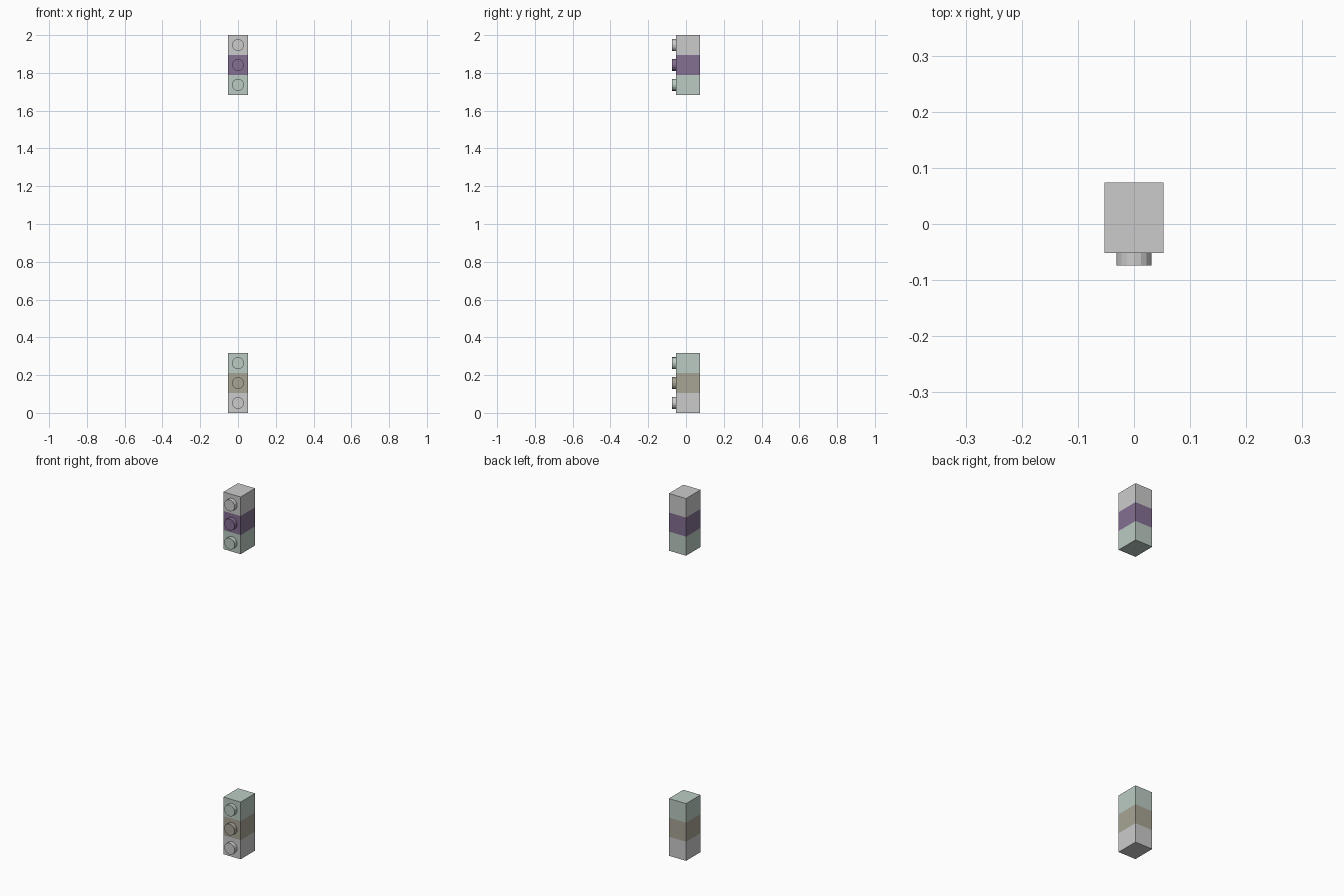
import bpy, bmesh
from math import radians
from mathutils import Matrix

if "Cube" in bpy.data.objects:
    bpy.data.objects.remove(bpy.data.objects["Cube"])

PITCH = 2 / 19            # brick width, and spacing up the column
BODY = 0.1263             # brick depth along y
STUD_R, STUD_H = 0.0315, 0.0222
BACK = (BODY + STUD_H) / 2
FRONT = BACK - BODY


def material(name, rgb):
    mat = bpy.data.materials.new(name)
    mat.diffuse_color = (*rgb, 1)
    mat.use_nodes = True
    mat.node_tree.nodes["Principled BSDF"].inputs["Base Color"].default_value = mat.diffuse_color
    return mat


green = material("grey_green", (0.50, 0.60, 0.55))
taupe = material("taupe", (0.39, 0.37, 0.30))
purple = material("dark_purple", (0.23, 0.16, 0.29))


def brick(name, level, mat=None):
    z = (level + 0.5) * PITCH
    bm = bmesh.new()
    # block body
    bmesh.ops.create_cube(bm, size=1, matrix=Matrix.Translation((0, (FRONT + BACK) / 2, z))
                          @ Matrix.Diagonal((PITCH, BODY, PITCH, 1)))
    # round stud facing the front
    bmesh.ops.create_cone(bm, cap_ends=True, segments=16, radius1=STUD_R, radius2=STUD_R,
                          depth=STUD_H, matrix=Matrix.Translation((0, FRONT - STUD_H / 2, z))
                          @ Matrix.Rotation(radians(90), 4, 'X'))
    mesh = bpy.data.meshes.new(name)
    bm.to_mesh(mesh)
    bm.free()
    if mat:
        mesh.materials.append(mat)
    obj = bpy.data.objects.new(name, mesh)
    bpy.context.collection.objects.link(obj)


# lower stack
brick("lower_brick_bottom", 0)
brick("lower_brick_middle", 1, taupe)
brick("lower_brick_top", 2, green)

# upper stack
brick("upper_brick_bottom", 16, green)
brick("upper_brick_middle", 17, purple)
brick("upper_brick_top", 18)
